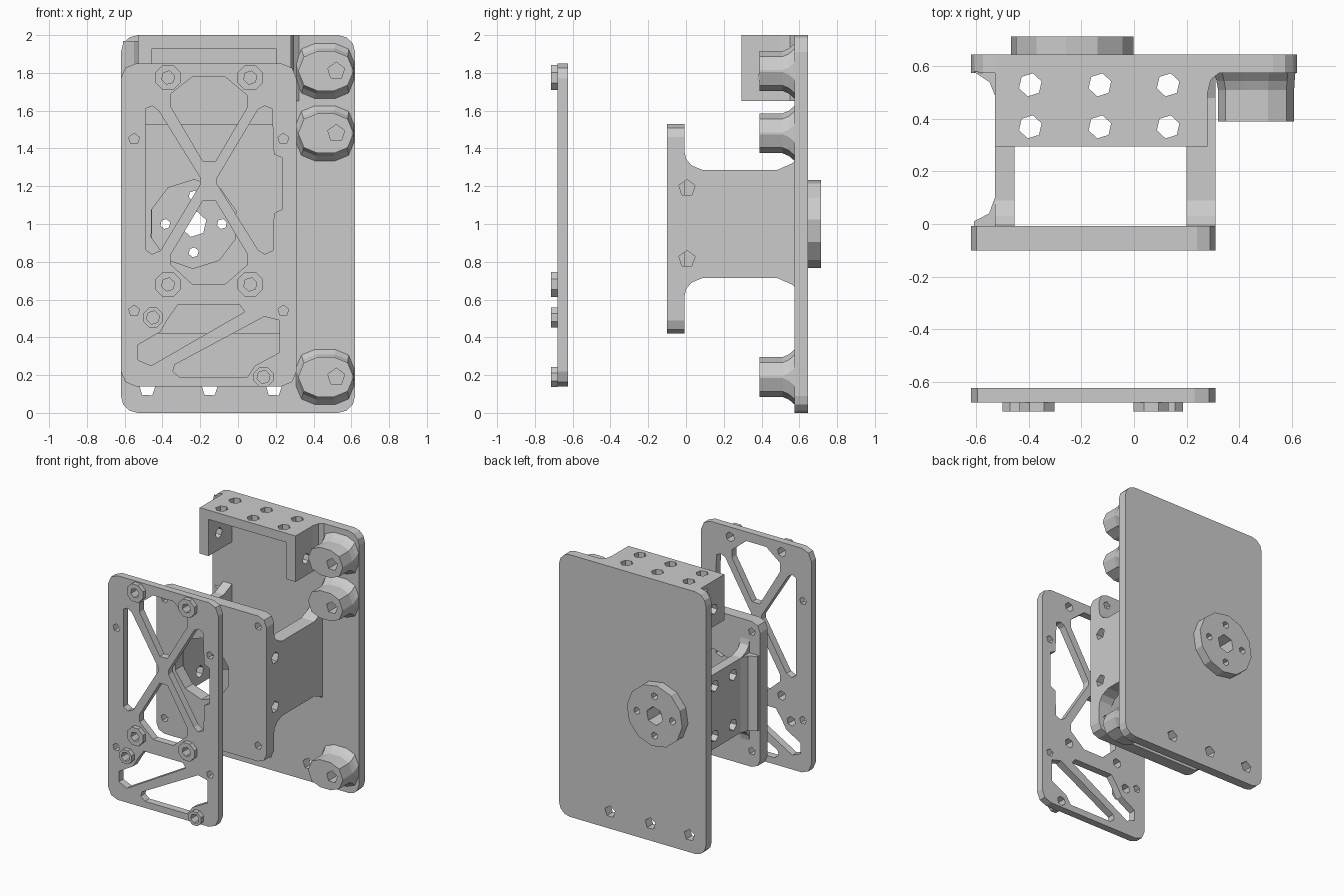
import bpy, bmesh, math
from mathutils import Vector

if "Cube" in bpy.data.objects:
    bpy.data.objects.remove(bpy.data.objects["Cube"])


def circle(u, v, r, n=6, start=0.3):
    return [(u + r * math.cos(start + 2 * math.pi * i / n),
             v + r * math.sin(start + 2 * math.pi * i / n)) for i in range(n)]


def rounded(u0, u1, v0, v1, r, n=2):
    pts = []
    corners = [(u1 - r, v1 - r), (u0 + r, v1 - r), (u0 + r, v0 + r), (u1 - r, v0 + r)]
    for k, (u, v) in enumerate(corners):
        for i in range(n + 1):
            a = math.pi / 2 * (k + i / n)
            pts.append((u + r * math.cos(a), v + r * math.sin(a)))
    return pts


def to_axis(axis, u, v, w):
    return {'x': (w, u, v), 'y': (u, w, v), 'z': (u, v, w)}[axis]


def slab(name, axis, lo, hi, outline, holes=()):
    """Profile with holes, extruded along an axis from lo to hi."""
    cu = bpy.data.curves.new(name, 'CURVE')
    cu.dimensions = '2D'
    cu.fill_mode = 'BOTH'
    cu.extrude = (hi - lo) / 2
    for pts in [outline, *holes]:
        sp = cu.splines.new('POLY')
        sp.points.add(len(pts) - 1)
        for p, (u, v) in zip(sp.points, pts):
            p.co = (u, v, 0, 1)
        sp.use_cyclic_u = True
    tmp = bpy.data.objects.new(name + "_tmp", cu)
    bpy.context.collection.objects.link(tmp)
    bpy.context.view_layer.update()
    dg = bpy.context.evaluated_depsgraph_get()
    me = bpy.data.meshes.new_from_object(tmp.evaluated_get(dg))
    bpy.data.objects.remove(tmp)
    me.materials.clear()
    bm = bmesh.new()
    bm.from_mesh(me)
    for v in bm.verts:
        v.co = Vector(to_axis(axis, v.co.x, v.co.y, v.co.z + (lo + hi) / 2))
    bmesh.ops.remove_doubles(bm, verts=bm.verts, dist=1e-5)
    bmesh.ops.recalc_face_normals(bm, faces=bm.faces)
    for f in bm.faces:
        f.smooth = False
    bm.to_mesh(me)
    bm.free()
    me.name = name
    ob = bpy.data.objects.new(name, me)
    bpy.context.collection.objects.link(ob)
    return ob


def loft(name, rings):
    """Solid through rings of equal length, each a (y, points) pair."""
    bm = bmesh.new()
    loops = [[bm.verts.new((u, y, v)) for u, v in pts] for y, pts in rings]
    for a, b in zip(loops, loops[1:]):
        for i in range(len(a)):
            j = (i + 1) % len(a)
            bm.faces.new((a[i], a[j], b[j], b[i]))
    bm.faces.new(loops[0])
    bm.faces.new(loops[-1])
    bmesh.ops.recalc_face_normals(bm, faces=bm.faces)
    me = bpy.data.meshes.new(name)
    bm.to_mesh(me)
    bm.free()
    ob = bpy.data.objects.new(name, me)
    bpy.context.collection.objects.link(ob)
    return ob


def cut(ob, cutter):
    mod = ob.modifiers.new("cut", 'BOOLEAN')
    mod.operation = 'DIFFERENCE'
    mod.solver = 'EXACT'
    mod.object = cutter
    bpy.context.view_layer.objects.active = ob
    bpy.ops.object.modifier_apply(modifier=mod.name)


# Back plate and its round mounting disc
cx, cz = -0.235, 1.0
disc_holes = [circle(cx, cz, 0.07, 6)] + [
    circle(cx + 0.15 * math.cos(k * math.pi / 2), cz + 0.15 * math.sin(k * math.pi / 2), 0.027, 6)
    for k in range(4)]
slab("back_plate", 'y', 0.575, 0.645, rounded(-0.62, 0.62, 0, 2, 0.09, 3),
     disc_holes + [circle(x, 0.13, 0.045, 5) for x in (-0.48, -0.15, 0.19)])
slab("mounting_disc", 'y', 0.645, 0.715, circle(cx, cz, 0.235, 12, 0.1), disc_holes)

# Posts on the right edge with blind holes and flared feet
for k, z in enumerate((0.19, 1.48, 1.81)):
    body = rounded(0.32, 0.61, z - 0.105, z + 0.105, 0.1, 2)
    foot = rounded(0.305, 0.615, z - 0.15, z + 0.15, 0.1, 2)
    mid = rounded(0.314, 0.612, z - 0.12, z + 0.12, 0.1, 2)
    slab(f"post_{k}", 'y', 0.39, 0.515, body, [circle(0.52, z, 0.047, 5)])
    loft(f"post_foot_{k}", [(0.51, body), (0.545, mid), (0.58, foot)])

# Top bracket: perforated roof, two side walls and corner fillets
slab("bracket_roof", 'z', 1.93, 2.0,
     [(-0.53, 0.295), (0.28, 0.295), (0.28, 0.58), (-0.53, 0.58)],
     [circle(x, y, 0.045, 6) for x in (-0.395, -0.13, 0.13) for y in (0.37, 0.53)])
for side, x0, x1 in (("left", -0.53, -0.455), ("right", 0.2, 0.28)):
    slab(f"bracket_wall_{side}", 'x', x0, x1,
         [(0.295, 1.65), (0.58, 1.65), (0.58, 1.93), (0.295, 1.93)],
         [circle(0.42, 1.78, 0.04, 6)])
left_fillet = [(-0.53, 0.49), (-0.55, 0.54), (-0.61, 0.58), (-0.53, 0.58)]
slab("bracket_fillet_left", 'z', 1.65, 1.97, left_fillet)
slab("bracket_fillet_right", 'z', 1.65, 2.0,
     [(0.28, 0.50), (0.293, 0.55), (0.33, 0.58), (0.28, 0.58)])

# Middle plate with a large round opening and corner holes
corner_holes = [circle(x, z, 0.03, 5) for x in (-0.55, 0.24) for z in (0.54, 1.45)]
middle = slab("middle_plate", 'y', -0.10, -0.008, rounded(-0.62, 0.31, 0.42, 1.53, 0.07),
              [circle(cx, cz, 0.235, 10)] + corner_holes)

# Side walls joining the middle plate to the back plate, flared at both ends
upper = [(0.58, 1.335), (0.56, 1.32), (0.48, 1.285), (0.09, 1.285), (0.03, 1.31), (0.0, 1.345), (-0.009, 1.39)]
wall = upper + [(y, 2 - z) for y, z in reversed(upper)]
slab("side_wall_left", 'x', -0.53, -0.455, wall,
     [circle(y, z, 0.045, 6) for y in (0.19, 0.41) for z in (0.81, 1.19)])
right_wall = slab("side_wall_right", 'x', 0.2, 0.31, wall)
slab("wall_fillet_back", 'z', 0.715, 1.285, left_fillet)
slab("wall_fillet_front", 'z', 0.715, 1.285,
     [(-0.53, 0.10), (-0.552, 0.04), (-0.61, 0.01), (-0.61, -0.01), (-0.53, -0.01)])
for z in (0.815, 1.19):
    drill = slab("drill", 'x', 0.15, 0.36, circle(0.005, z, 0.045, 5))
    drill.hide_render = True
    cut(middle, drill)
    cut(right_wall, drill)
    bpy.data.objects.remove(drill)

# Front plate with truss windows
windows = [
    [(-0.355, 1.69), (-0.24, 1.78), (-0.07, 1.78), (0.05, 1.68), (0.05, 1.62),
     (-0.12, 1.33), (-0.185, 1.33), (-0.355, 1.62)],
    [(-0.49, 1.61), (-0.455, 1.625), (-0.42, 1.60), (-0.20, 1.245), (-0.20, 1.21),
     (-0.41, 0.86), (-0.455, 0.84), (-0.49, 0.865)],
    [(0.14, 1.625), (0.18, 1.61), (0.19, 1.37), (0.235, 1.35), (0.235, 1.08), (0.19, 1.055),
     (0.185, 0.86), (0.14, 0.84), (0.105, 0.865), (-0.11, 1.21), (-0.11, 1.245), (0.105, 1.605)],
    [(-0.185, 1.125), (-0.12, 1.125), (0.05, 0.84), (0.05, 0.785), (-0.07, 0.68),
     (-0.24, 0.68), (-0.355, 0.785), (-0.355, 0.84)],
    [(-0.37, 0.50), (-0.32, 0.57), (0.01, 0.57), (0.035, 0.535), (-0.46, 0.25),
     (-0.53, 0.28), (-0.53, 0.36), (-0.41, 0.43)],
    [(-0.335, 0.255), (0.14, 0.51), (0.22, 0.49), (0.22, 0.32), (0.09, 0.25),
     (0.05, 0.19), (-0.31, 0.19), (-0.345, 0.22)],
]
bosses = [(x, z, 0.072) for x in (-0.37, 0.065) for z in (0.68, 1.775)]
bosses += [(-0.45, 0.505, 0.056), (0.135, 0.19, 0.056)]
boss_holes = [circle(x, z, 0.036, 6) for x, z, r in bosses]
slab("front_plate", 'y', -0.68, -0.625, rounded(-0.62, 0.31, 0.14, 1.85, 0.08),
     windows + boss_holes + corner_holes)

# Raised bosses on the front plate
for k, (x, z, r) in enumerate(bosses):
    slab(f"boss_{k}", 'y', -0.715, -0.68, circle(x, z, r, 8, math.pi / 8), [boss_holes[k]])
